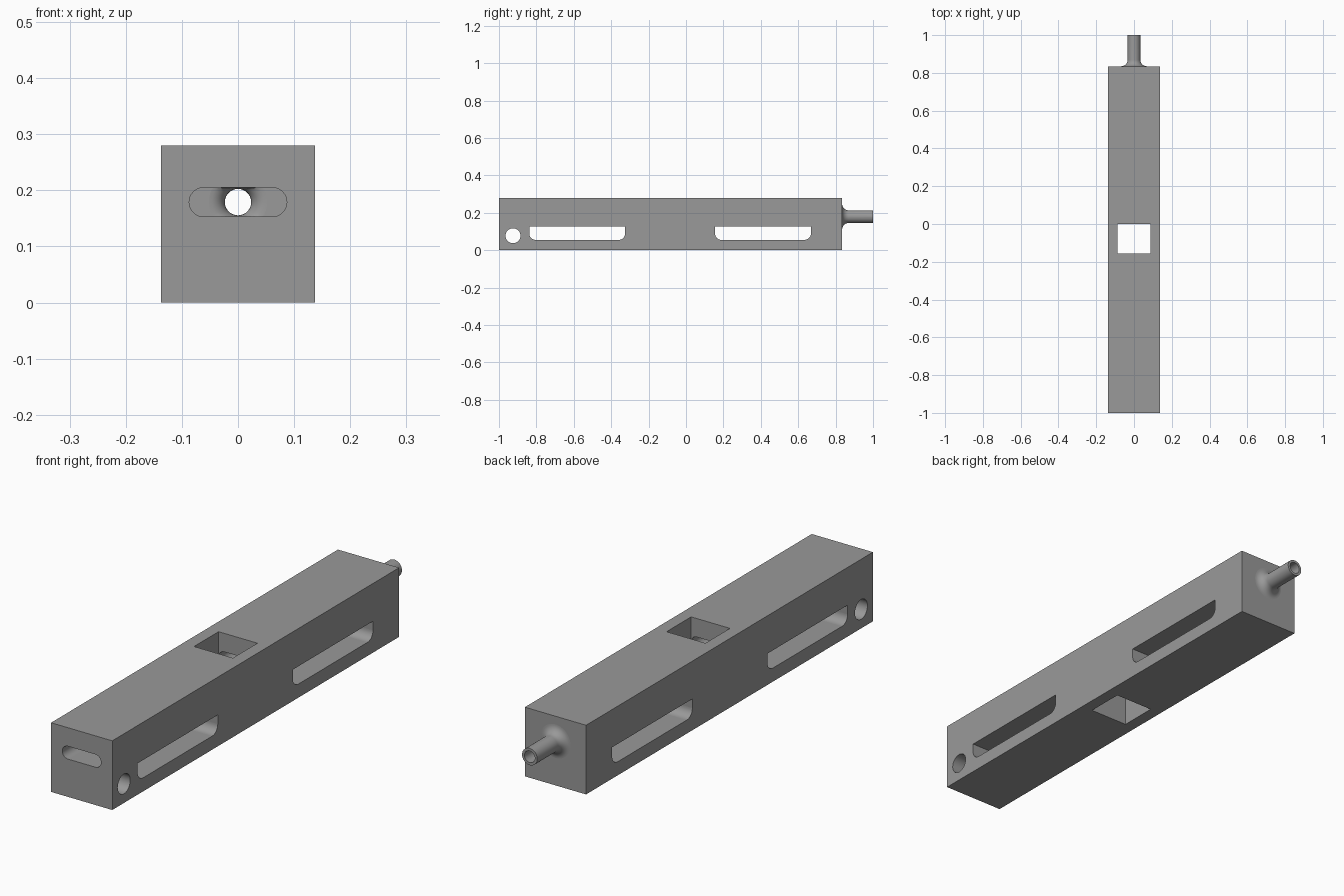
import bpy, bmesh, math
from mathutils import Vector

if "Cube" in bpy.data.objects:
    bpy.data.objects.remove(bpy.data.objects["Cube"])

CZ = 0.179          # height of the air channel and pipe axis

grey = bpy.data.materials.new("plain_grey")
grey.diffuse_color = (0.32, 0.32, 0.32, 1)
grey.use_nodes = True
grey.node_tree.nodes["Principled BSDF"].inputs["Base Color"].default_value = grey.diffuse_color


def make(name, bm):
    bmesh.ops.recalc_face_normals(bm, faces=bm.faces)
    me = bpy.data.meshes.new(name)
    bm.to_mesh(me)
    bm.free()
    ob = bpy.data.objects.new(name, me)
    bpy.context.collection.objects.link(ob)
    me.materials.append(grey)
    return ob


def prism(name, pts, axis, a, b):
    """Extrude a 2D outline along an axis from a to b."""
    def place(p, d):
        c = list(p)
        c.insert(axis, d)
        return Vector(c)
    bm = bmesh.new()
    f = bm.faces.new([bm.verts.new(place(p, a)) for p in pts])
    ext = bmesh.ops.extrude_face_region(bm, geom=[f])
    move = place((0, 0), b - a)
    bmesh.ops.translate(bm, vec=move, verts=[v for v in ext["geom"] if isinstance(v, bmesh.types.BMVert)])
    return make(name, bm)


def lathe(name, prof, n=48, clip=None):
    """Solid of revolution about the pipe axis; profile is (y, radius)."""
    bm = bmesh.new()
    rings = []
    for y, r in prof:
        ring = []
        for i in range(n):
            a = math.tau * (i + 0.5) / n
            z = r * math.sin(a)
            if clip:
                z = max(-clip, min(clip, z))
            ring.append(bm.verts.new((r * math.cos(a), y, CZ + z)))
        rings.append(ring)
    for p, q in zip(rings, rings[1:]):
        for i in range(n):
            j = (i + 1) % n
            bm.faces.new((p[i], p[j], q[j], q[i]))
    bm.faces.new(rings[0])
    bm.faces.new(rings[-1])
    return make(name, bm)


def arc(cx, cy, r, a0, a1, n):
    return [(cx + r * math.cos(math.radians(a0 + (a1 - a0) * i / n)),
             cy + r * math.sin(math.radians(a0 + (a1 - a0) * i / n))) for i in range(n + 1)]


def rect(x0, x1, y0, y1):
    return [(x0, y0), (x1, y0), (x1, y1), (x0, y1)]


def combine(target, other, op):
    m = target.modifiers.new(op, "BOOLEAN")
    m.operation, m.solver, m.object = op, "EXACT", other
    bpy.context.view_layer.objects.active = target
    bpy.ops.object.modifier_apply(modifier=m.name)
    bpy.data.objects.remove(other)


# Square bar
body = prism("body", rect(-0.137, 0.137, 0, 0.28), 1, -1, 0.835)

# Pipe with a flared root
root = arc(0.869, 0.068, 0.034, 180, 270, 10)
combine(body, lathe("pipe", [(0.815, 0.068)] + root + [(1.0, 0.034)]), "UNION")

# Square window through top and bottom
combine(body, prism("window", rect(-0.087, 0.087, -0.157, 0.0), 2, -0.1, 0.4), "DIFFERENCE")

# Side slots with rounded lower corners
for y0, y1 in ((-0.838, -0.325), (0.155, 0.668)):
    r, z0, z1 = 0.035, 0.055, 0.127
    pts = arc(y0 + r, z0 + r, r, 180, 270, 10) + arc(y1 - r, z0 + r, r, 270, 360, 10)
    combine(body, prism("side_slot", pts + [(y1, z1), (y0, z1)], 0, -0.3, 0.3), "DIFFERENCE")

# Round cross hole near the front
combine(body, prism("cross_hole", arc(-0.925, 0.077, 0.04, 0, 360, 40)[:-1], 0, -0.3, 0.3), "DIFFERENCE")

# Long flat channel with rounded ends
pts = arc(0.061, CZ, 0.026, -90, 90, 16) + arc(-0.061, CZ, 0.026, 90, 270, 16)
combine(body, prism("channel", pts, 1, -1.1, 0.80), "DIFFERENCE")

# Funnel from the channel into the pipe bore
funnel = arc(0.8285, 0.052, 0.0285, 180, 270, 8)
combine(body, lathe("bore", [(0.78, 0.052)] + funnel + [(1.1, 0.0235)], clip=0.0255), "DIFFERENCE")

# Smooth curved surfaces, keep the planes flat
body.select_set(True)
bpy.context.view_layer.objects.active = body
bpy.ops.object.shade_smooth_by_angle(angle=math.radians(30))
for f in body.data.polygons:
    if max(abs(c) for c in f.normal) > 0.9999:
        f.use_smooth = False
